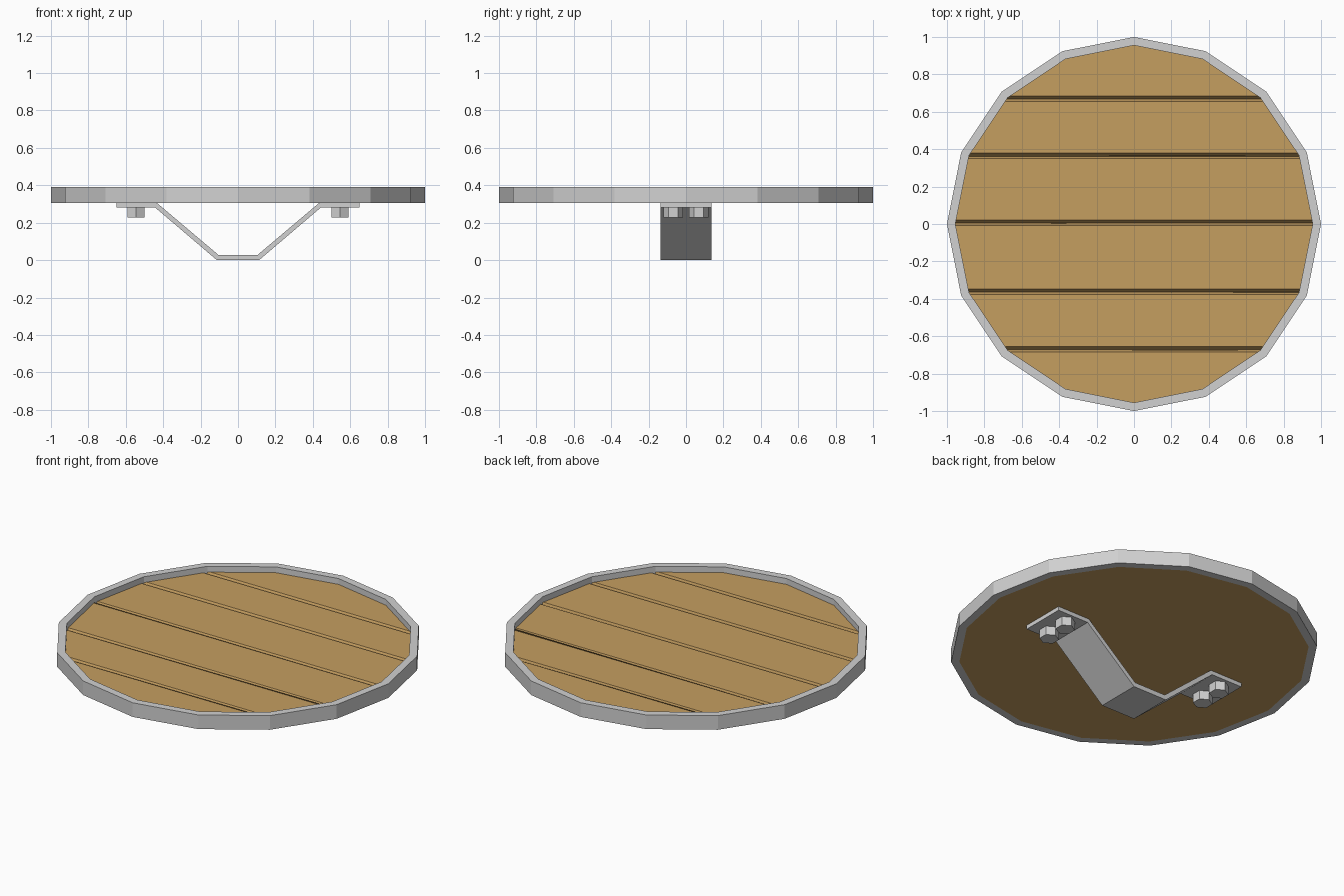
import bpy, bmesh, math
from mathutils import Vector

if "Cube" in bpy.data.objects:
    bpy.data.objects.remove(bpy.data.objects["Cube"])

SIDES = 16
INNER = 0.955                       # rim inner radius
BOTTOM, BOARD_TOP, RIM_TOP = 0.305, 0.355, 0.39


def material(name, rgb):
    mat = bpy.data.materials.new(name)
    mat.use_nodes = True
    color = (*rgb, 1)
    mat.diffuse_color = color
    bsdf = next(n for n in mat.node_tree.nodes if n.type == 'BSDF_PRINCIPLED')
    bsdf.inputs["Base Color"].default_value = color
    return mat


steel = material("steel grey", (0.64, 0.64, 0.64))
wood = material("wood brown", (0.56, 0.343, 0.118))


def finish(name, bm, mat):
    bmesh.ops.recalc_face_normals(bm, faces=bm.faces)
    mesh = bpy.data.meshes.new(name)
    bm.to_mesh(mesh)
    bm.free()
    mesh.materials.append(mat)
    obj = bpy.data.objects.new(name, mesh)
    bpy.context.collection.objects.link(obj)
    return obj


def ring(bm, radius, z, count, center=(0, 0), turn=0.0):
    angles = [turn + math.tau * i / count for i in range(count)]
    return [bm.verts.new((center[0] + radius * math.cos(a),
                          center[1] + radius * math.sin(a), z)) for a in angles]


def bridge(bm, a, b):
    for i in range(len(a)):
        j = (i + 1) % len(a)
        bm.faces.new((a[i], a[j], b[j], b[i]))


def prism(bm, radius, z0, z1, count, center=(0, 0), turn=0.0):
    low = ring(bm, radius, z0, count, center, turn)
    high = ring(bm, radius, z1, count, center, turn)
    bridge(bm, low, high)
    bm.faces.new(low[::-1])
    return bm.faces.new(high)


# Metal rim: a square-section band
bm = bmesh.new()
loops = [ring(bm, r, z, SIDES) for r, z in
         ((1, BOTTOM), (1, RIM_TOP), (INNER, RIM_TOP), (INNER, BOTTOM))]
for k in range(4):
    bridge(bm, loops[k], loops[(k + 1) % 4])
finish("rim", bm, steel)

# Plank board: disc with V grooves sunk into its top
bm = bmesh.new()
prism(bm, INNER, BOTTOM, BOARD_TOP, SIDES)
for y in (0.667, 0.362, 0.005, -0.364, -0.672):
    for cut in (y + 0.017, y, y - 0.012):
        top = [f for f in bm.faces
               if all(abs(v.co.z - BOARD_TOP) < 1e-5 for v in f.verts)]
        geom = set(top)
        for f in top:
            geom.update(f.edges)
            geom.update(f.verts)
        bmesh.ops.bisect_plane(bm, geom=list(geom), dist=1e-5,
                               plane_co=Vector((0, cut, 0)),
                               plane_no=Vector((0, 1, 0)))
    for v in bm.verts:
        if abs(v.co.y - y) < 1e-4 and v.co.z > BOARD_TOP - 1e-4:
            v.co.z -= 0.028
finish("plank_board", bm, wood)

# Bent grip strap: half profile mirrored, then extruded across
upper = [(0.65, BOTTOM), (0.433, BOTTOM), (0.105, 0.028)]
lower = [(0.113, 0), (0.443, 0.281), (0.65, 0.281)]
half = upper + lower
profile = (upper + [(-x, z) for x, z in upper[::-1]]
           + [(-x, z) for x, z in lower[::-1]] + lower)
bm = bmesh.new()
front, back = [[bm.verts.new((x, y, z)) for x, z in profile]
               for y in (-0.135, 0.135)]
bridge(bm, front, back)
bm.faces.new(front)
bm.faces.new(back[::-1])
finish("grip_strap", bm, steel)

# Hexagonal bolts under the strap ends
for side, sx in (("left", 1), ("right", -1)):
    for end, sy in (("front", -1), ("back", 1)):
        bm = bmesh.new()
        prism(bm, 0.053, 0.228, 0.282, 6, (sx * 0.546, sy * 0.068), math.pi / 6)
        finish(f"bolt_{side}_{end}", bm, steel)
